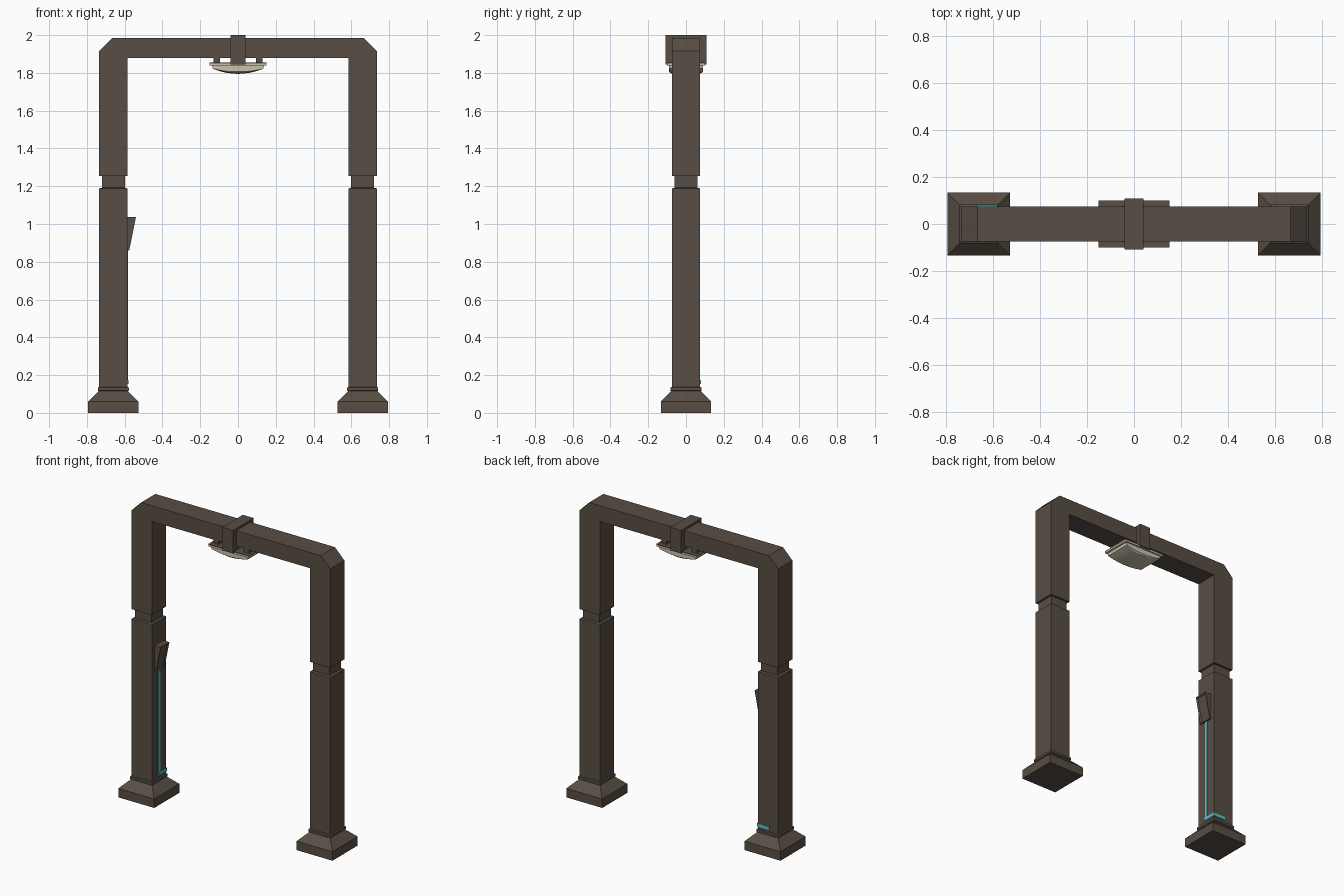
import bpy, bmesh, math

if "Cube" in bpy.data.objects:
    bpy.data.objects.remove(bpy.data.objects["Cube"])


def material(name, rgb):
    m = bpy.data.materials.new(name)
    m.diffuse_color = (*rgb, 1.0)
    m.use_nodes = True
    m.node_tree.nodes["Principled BSDF"].inputs["Base Color"].default_value = m.diffuse_color
    return m


BROWN = material("dark brown metal", (0.098, 0.077, 0.058))
CREAM = material("cream lamp glass", (0.60, 0.54, 0.43))
TEAL = material("teal cable", (0.09, 0.54, 0.57))


def finish(bm, name, mat):
    bmesh.ops.recalc_face_normals(bm, faces=bm.faces)
    me = bpy.data.meshes.new(name)
    bm.to_mesh(me)
    bm.free()
    me.materials.append(mat)
    ob = bpy.data.objects.new(name, me)
    bpy.context.collection.objects.link(ob)
    return ob


def loft(name, rings, mat):
    """Join point rings in order and cap both ends."""
    bm = bmesh.new()
    vs = [[bm.verts.new(p) for p in r] for r in rings]
    n = len(vs[0])
    for a, b in zip(vs, vs[1:]):
        for i in range(n):
            j = (i + 1) % n
            bm.faces.new((a[i], a[j], b[j], b[i]))
    bm.faces.new(vs[0])
    bm.faces.new(vs[-1])
    return finish(bm, name, mat)


def box(name, x0, x1, y0, y1, z0, z1, mat):
    ring = lambda z: [(x0, y0, z), (x1, y0, z), (x1, y1, z), (x0, y1, z)]
    return loft(name, [ring(z0), ring(z1)], mat)


def extrude_y(name, profile, y0, y1, mat):
    return loft(name, [[(x, y, z) for x, z in profile] for y in (y0, y1)], mat)


def square(cx, h, z):
    return [(cx - h, -h, z), (cx + h, -h, z), (cx + h, h, z), (cx - h, h, z)]


# lower posts: stepped foot, collar, shaft and narrow neck
post = [(0.133, 0), (0.133, 0.06), (0.078, 0.115), (0.082, 0.118), (0.082, 0.134),
        (0.075, 0.138), (0.075, 1.188), (0.061, 1.192), (0.061, 1.256)]
for side, cx in (("left", -0.66), ("right", 0.66)):
    loft(side + "_post", [square(cx, h, z) for h, z in post], BROWN)

# upper posts and crossbeam as one arch with cut corners
half = [(0.585, 1.88), (0.585, 1.253), (0.735, 1.253), (0.735, 1.915), (0.665, 1.985)]
arch = half + [(-x, z) for x, z in reversed(half)]
extrude_y("upper_arch", arch, -0.075, 0.075, BROWN)

# lamp strap around the beam, spacers and top plate
box("lamp_strap", -0.04, 0.04, -0.108, 0.108, 1.845, 2.0, BROWN)
for s in (-1, 1):
    box("lamp_spacer", s * 0.113 - 0.018, s * 0.113 + 0.018, -0.07, 0.07, 1.85, 1.885, BROWN)
box("lamp_plate", -0.15, 0.15, -0.1, 0.1, 1.85, 1.855, BROWN)
box("lamp_rim", -0.15, 0.15, -0.1, 0.1, 1.84, 1.85, CREAM)

# curved lamp diffuser
def bulge(width, depth):
    pts = [(-width, 1.842), (width, 1.842)]
    for i in range(11):
        t = i / 10 * 2 - 1
        pts.append((-t * -1 * -width * 0.97, 1.822 - depth * (1 - t * t)))
    return pts

rings = []
for y, w, d in ((-0.09, 0.138, 0.016), (-0.08, 0.138, 0.024), (0, 0.138, 0.027),
                (0.08, 0.138, 0.024), (0.09, 0.138, 0.016)):
    rings.append([(x if k < 2 else -x, y, z) for k, (x, z) in enumerate(bulge(w, d))])
# keep the outline running right to left beneath the rim
for r in rings:
    r[2:] = sorted(r[2:], key=lambda p: -p[0])
loft("lamp_diffuser", rings, CREAM)

# sloped control box with a recessed panel
ctrl = extrude_y("control_box", [(-0.59, 0.86), (-0.576, 0.86), (-0.54, 1.038), (-0.59, 1.038)],
                 -0.046, 0.046, BROWN)
bm = bmesh.new()
bm.from_mesh(ctrl.data)
bm.normal_update()
panel = max(bm.faces, key=lambda f: f.calc_center_median().x)
bmesh.ops.inset_region(bm, faces=[panel], thickness=0.012, depth=0)
bmesh.ops.translate(bm, verts=panel.verts, vec=(-0.008, 0, 0))
bm.to_mesh(ctrl.data)
bm.free()

# cable down the inner face, turning round to the back face
box("cable_riser", -0.587, -0.582, -0.009, 0.011, 0.152, 0.88, TEAL)
box("cable_inner_run", -0.587, -0.580, -0.009, 0.080, 0.152, 0.174, TEAL)
box("cable_back_run", -0.67, -0.580, 0.073, 0.080, 0.152, 0.174, TEAL)
